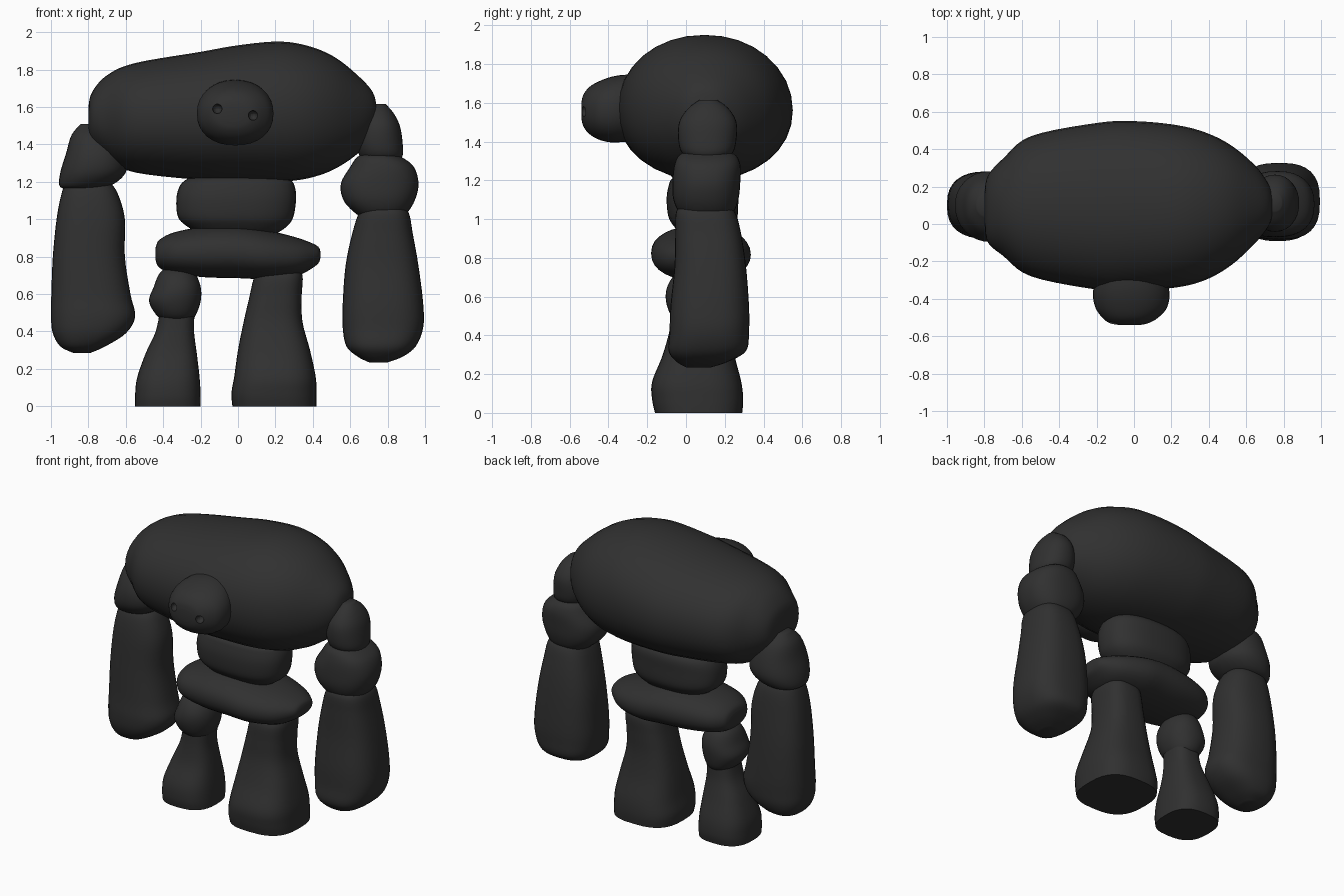
import bpy, bmesh, math
from mathutils import Vector

stone = bpy.data.materials.new("dark_stone")
stone.diffuse_color = (0.03, 0.03, 0.03, 1)
SEG, STEPS = 32, 5


def spline(rows):
    """Smoothly interpolate the rows of numbers."""
    p = [rows[0]] + rows + [rows[-1]]
    out = []
    for i in range(1, len(p) - 2):
        for s in range(STEPS):
            t = s / STEPS
            out.append([0.5 * (2 * b + (c - a) * t + (2 * a - 5 * b + 4 * c - d) * t * t
                               + (3 * b - a - 3 * c + d) * t ** 3)
                        for a, b, c, d in zip(*p[i - 1:i + 3])])
    return out + [list(rows[-1])]


def boulder(name, axis, rows, power=2.2):
    """Loft rounded sections; row = position, then low/high of the other two axes."""
    others = [k for k in range(3) if k != axis]
    bm = bmesh.new()
    rings = []
    for t, a0, a1, b0, b1 in spline(rows):
        ring = []
        for k in range(SEG):
            ang = 2 * math.pi * k / SEG
            c, s = math.cos(ang), math.sin(ang)
            co = Vector()
            co[axis] = t
            co[others[0]] = (a0 + a1) / 2 + (a1 - a0) / 2 * math.copysign(abs(c) ** (2 / power), c)
            co[others[1]] = (b0 + b1) / 2 + (b1 - b0) / 2 * math.copysign(abs(s) ** (2 / power), s)
            ring.append(bm.verts.new(co))
        rings.append(ring)
    for r, q in zip(rings, rings[1:]):
        for k in range(SEG):
            n = (k + 1) % SEG
            bm.faces.new((r[k], r[n], q[n], q[k]))
    bm.faces.new(rings[0])
    bm.faces.new(rings[-1])
    bmesh.ops.recalc_face_normals(bm, faces=bm.faces[:])
    me = bpy.data.meshes.new(name)
    bm.to_mesh(me)
    bm.free()
    me.materials.append(stone)
    me.shade_smooth()
    me.set_sharp_from_angle(angle=math.radians(50))
    ob = bpy.data.objects.new(name, me)
    bpy.context.collection.objects.link(ob)
    return ob


# Large leaning torso
boulder("torso", 0, [
    (-0.80, 0.00, 0.17, 1.46, 1.60), (-0.78, -0.10, 0.26, 1.40, 1.68),
    (-0.70, -0.17, 0.35, 1.32, 1.77), (-0.55, -0.28, 0.47, 1.25, 1.835),
    (-0.20, -0.35, 0.54, 1.21, 1.895), (0.00, -0.355, 0.55, 1.20, 1.93),
    (0.22, -0.34, 0.53, 1.20, 1.95), (0.38, -0.30, 0.49, 1.22, 1.925),
    (0.52, -0.22, 0.42, 1.27, 1.865), (0.65, -0.10, 0.31, 1.36, 1.76),
    (0.72, -0.01, 0.21, 1.46, 1.68), (0.74, 0.05, 0.14, 1.53, 1.61)], 2.1)

# Head with two eye pits
head = boulder("head", 1, [
    (-0.15, -0.20, 0.17, 1.41, 1.74), (-0.30, -0.21, 0.18, 1.40, 1.745),
    (-0.38, -0.22, 0.19, 1.395, 1.735), (-0.45, -0.205, 0.175, 1.41, 1.71),
    (-0.50, -0.17, 0.13, 1.44, 1.68), (-0.53, -0.13, 0.08, 1.48, 1.64),
    (-0.54, -0.08, 0.03, 1.52, 1.60)])
for side, x, z in (("left", -0.11, 1.59), ("right", 0.08, 1.555)):
    bpy.ops.mesh.primitive_uv_sphere_add(segments=16, ring_count=10, radius=0.026,
                                         location=(x, -0.525, z))
    cutter = bpy.context.object
    cutter.name = side + "_eye_cutter"
    cutter.data.materials.append(stone)
    cutter.scale.y = 1.4
    cutter.hide_render = True
    cutter.display_type = 'WIRE'
    mod = head.modifiers.new(side + "_eye_pit", 'BOOLEAN')
    mod.operation = 'DIFFERENCE'
    mod.object = cutter

# Waist and pelvis
boulder("waist", 2, [
    (0.92, -0.20, 0.20, -0.02, 0.20), (0.96, -0.27, 0.26, -0.06, 0.24),
    (1.01, -0.32, 0.295, -0.09, 0.265), (1.10, -0.33, 0.31, -0.10, 0.27),
    (1.17, -0.315, 0.305, -0.09, 0.27), (1.21, -0.28, 0.28, -0.07, 0.25),
    (1.25, -0.20, 0.20, 0.0, 0.20)], 2.5)
boulder("pelvis", 0, [
    (-0.44, -0.01, 0.16, 0.78, 0.85), (-0.42, -0.06, 0.21, 0.74, 0.89),
    (-0.34, -0.13, 0.27, 0.71, 0.93), (-0.18, -0.17, 0.31, 0.69, 0.96),
    (0.00, -0.18, 0.33, 0.685, 0.965), (0.16, -0.17, 0.33, 0.68, 0.94),
    (0.32, -0.11, 0.28, 0.70, 0.90), (0.42, -0.02, 0.20, 0.755, 0.86),
    (0.44, 0.03, 0.15, 0.79, 0.83)], 2.2)

# Legs with flat soles
boulder("left_knee", 2, [
    (0.44, -0.37, -0.27, 0.02, 0.14), (0.48, -0.43, -0.23, -0.06, 0.18),
    (0.56, -0.475, -0.20, -0.10, 0.20), (0.64, -0.45, -0.20, -0.10, 0.20),
    (0.71, -0.42, -0.23, -0.06, 0.17), (0.75, -0.37, -0.28, 0.01, 0.11)])
boulder("left_leg", 2, [
    (0.00, -0.55, -0.20, -0.12, 0.24), (0.06, -0.55, -0.20, -0.13, 0.25),
    (0.15, -0.54, -0.205, -0.12, 0.24), (0.28, -0.495, -0.22, -0.07, 0.20),
    (0.40, -0.44, -0.235, -0.05, 0.17), (0.53, -0.41, -0.235, -0.04, 0.16),
    (0.57, -0.37, -0.27, 0.0, 0.12)], 2.7)
boulder("right_leg", 2, [
    (0.00, -0.03, 0.42, -0.16, 0.29), (0.07, -0.035, 0.42, -0.175, 0.295),
    (0.16, -0.02, 0.415, -0.175, 0.285), (0.30, 0.00, 0.385, -0.12, 0.25),
    (0.45, 0.03, 0.345, -0.08, 0.23), (0.58, 0.06, 0.34, -0.07, 0.23),
    (0.70, 0.09, 0.345, -0.06, 0.23), (0.76, 0.14, 0.31, 0.0, 0.18)], 2.8)

# Left arm
boulder("left_shoulder", 2, [
    (1.16, -0.92, -0.78, 0.02, 0.18), (1.18, -0.955, -0.68, -0.04, 0.24),
    (1.25, -0.95, -0.60, -0.09, 0.28), (1.35, -0.92, -0.60, -0.09, 0.27),
    (1.45, -0.89, -0.64, -0.04, 0.23), (1.51, -0.84, -0.70, 0.04, 0.16)])
boulder("left_forearm", 2, [
    (0.285, -0.88, -0.79, 0.04, 0.16), (0.32, -0.95, -0.71, -0.03, 0.23),
    (0.39, -0.99, -0.60, -0.07, 0.27), (0.48, -1.00, -0.55, -0.08, 0.28),
    (0.60, -0.998, -0.575, -0.07, 0.28), (0.80, -0.99, -0.605, -0.06, 0.27),
    (1.00, -0.97, -0.605, -0.05, 0.25), (1.13, -0.945, -0.64, -0.03, 0.23),
    (1.19, -0.92, -0.68, 0.0, 0.20), (1.22, -0.86, -0.74, 0.05, 0.15)], 2.5)

# Right arm
boulder("right_shoulder", 2, [
    (1.30, 0.69, 0.85, 0.04, 0.18), (1.34, 0.65, 0.88, -0.02, 0.24),
    (1.41, 0.63, 0.88, -0.04, 0.26), (1.50, 0.64, 0.865, -0.035, 0.26),
    (1.57, 0.67, 0.83, 0.01, 0.22), (1.615, 0.71, 0.79, 0.07, 0.16)])
boulder("right_elbow", 2, [
    (0.99, 0.70, 0.84, 0.04, 0.17), (1.03, 0.63, 0.90, -0.03, 0.24),
    (1.10, 0.565, 0.945, -0.065, 0.27), (1.19, 0.55, 0.965, -0.07, 0.28),
    (1.28, 0.60, 0.94, -0.06, 0.28), (1.335, 0.64, 0.87, -0.03, 0.25),
    (1.355, 0.70, 0.81, 0.04, 0.17)], 2.4)
boulder("right_forearm", 2, [
    (0.235, 0.70, 0.80, 0.00, 0.13), (0.265, 0.64, 0.88, -0.05, 0.22),
    (0.32, 0.58, 0.95, -0.09, 0.31), (0.42, 0.56, 0.99, -0.085, 0.325),
    (0.55, 0.56, 0.99, -0.08, 0.325), (0.75, 0.575, 0.965, -0.06, 0.31),
    (0.92, 0.61, 0.935, -0.055, 0.285), (1.04, 0.65, 0.91, -0.05, 0.25),
    (1.08, 0.70, 0.85, 0.0, 0.18)], 2.7)
